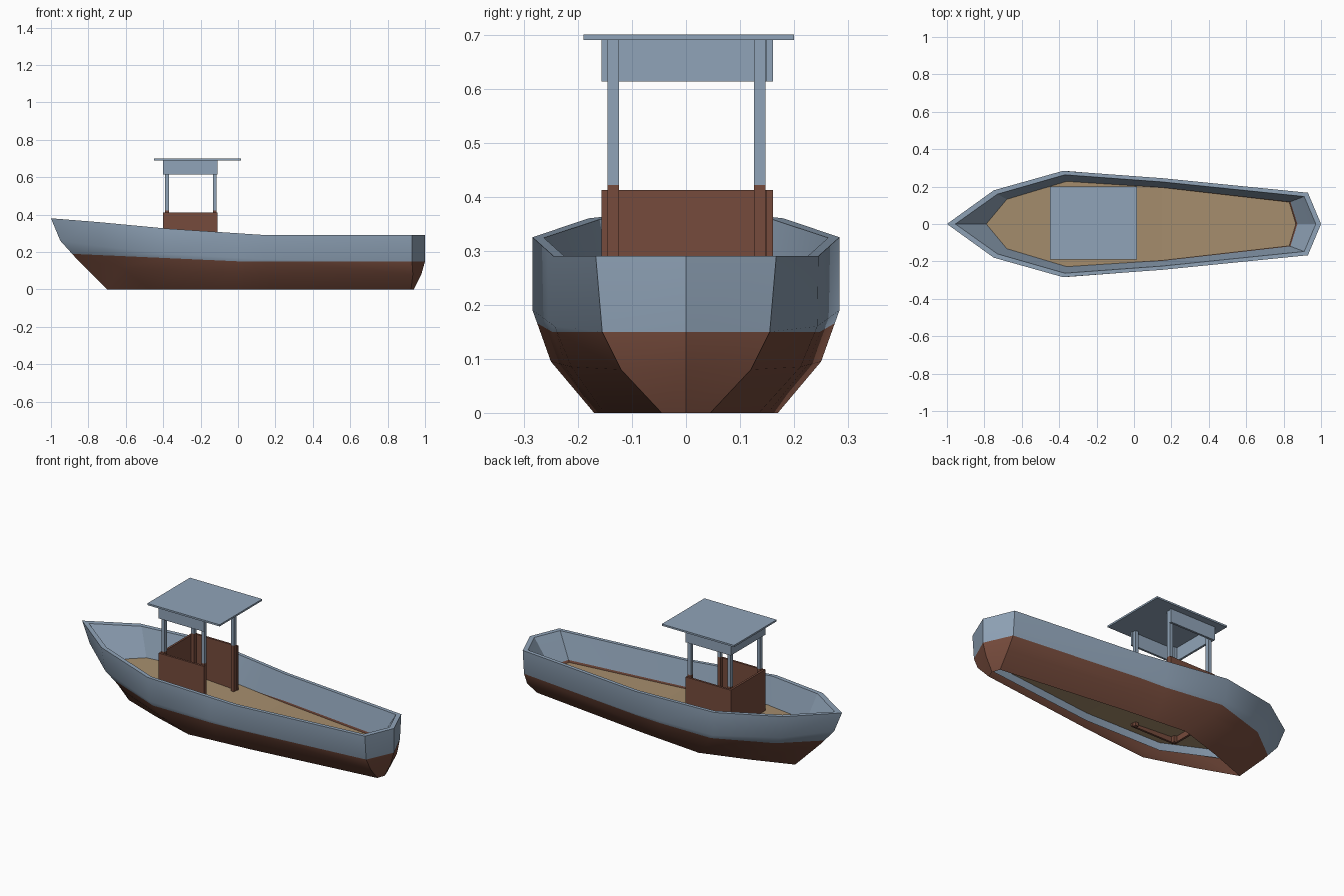
import bpy, bmesh
from mathutils import Vector

if "Cube" in bpy.data.objects:
    bpy.data.objects.remove(bpy.data.objects["Cube"])


def material(name, rgb):
    m = bpy.data.materials.new(name)
    m.diffuse_color = (*rgb, 1)
    m.use_nodes = True
    m.node_tree.nodes["Principled BSDF"].inputs["Base Color"].default_value = m.diffuse_color
    return m


BLUE = material("blue_grey_paint", (0.28, 0.37, 0.48))
BROWN = material("red_brown_paint", (0.18, 0.07, 0.045))
TAN = material("tan_deck", (0.38, 0.27, 0.155))


def paint_line(x):
    return 0.15 + max(0, -x) * 0.045


def finish(name, bm, mats, smooth=False):
    me = bpy.data.meshes.new(name)
    bm.to_mesh(me)
    bm.free()
    ob = bpy.data.objects.new(name, me)
    bpy.context.collection.objects.link(ob)
    for m in mats:
        me.materials.append(m)
    if smooth:
        bpy.context.view_layer.objects.active = ob
        ob.select_set(True)
        bpy.ops.object.shade_smooth_by_angle(angle=0.45)
        ob.select_set(False)
    return ob


def both_sides(ring):
    """Close a bow-to-stern half outline by mirroring it in y."""
    return ring + [(x, -y, z) for x, y, z in reversed(ring[1:-1])]


def shell(name, rings, mats, painted):
    bm = bmesh.new()
    loops = [[bm.verts.new(p) for p in both_sides(r)] for r in rings]
    n = len(loops[0])
    for a, b in zip(loops, loops[1:]):
        for i in range(n):
            j = (i + 1) % n
            bm.faces.new((a[i], a[j], b[j], b[i]))
    if painted:
        # cut along the waterline, then colour by height
        cuts = [((0, 0, 0), (1, 0, 0), None),
                ((0, 0, 0.15), (0, 0, 1), lambda x: x > 0),
                ((0, 0, 0.15), (0.045, 0, 1), lambda x: x < 0)]
        for co, no, test in cuts:
            fs = [f for f in bm.faces if test is None or test(f.calc_center_median().x)]
            geom = fs + list({e for f in fs for e in f.edges}) + list({v for f in fs for v in f.verts})
            bmesh.ops.bisect_plane(bm, geom=geom, dist=1e-5, plane_co=co, plane_no=Vector(no).normalized())
        for f in bm.faces:
            c = f.calc_center_median()
            f.material_index = 0 if c.z > paint_line(c.x) else 1
    return finish(name, bm, mats, True)


# Half outlines of the hull, bow to stern
rim = [(-1, 0, .38), (-.75, .18, .36), (-.38, .284, .325), (.15, .245, .29), (.93, .167, .29), (1, 0, .29)]
mid = [(-.95, 0, .26), (-.73, .175, .23), (-.37, .284, .19), (.15, .243, .16), (.93, .155, .15), (1, 0, .15)]
low = [(-.86, 0, .16), (-.63, .14, .12), (-.3, .25, .095), (.15, .212, .085), (.935, .12, .08), (.98, 0, .08)]
keel = [(-.7, 0, 0), (-.47, .085, 0), (-.2, .17, 0), (.18, .135, 0), (.925, .045, 0), (.94, 0, 0)]
inner = [(-.955, 0, .375), (-.73, .16, .358), (-.37, .263, .324), (.15, .225, .29), (.91, .147, .29), (.972, 0, .29)]
edge = [(-.79, 0, .21), (-.68, .132, .2), (-.36, .228, .17), (.15, .195, .14), (.83, .117, .138), (.865, 0, .138)]

# Hull: inner bulwark, rim and outside, open underneath
shell("hull", [edge, inner, rim, mid, low, keel], [BLUE, BROWN], True)

# Liner strip under the deck edge
shell("under_deck_liner", [edge, [(x, y, z - .045) for x, y, z in edge]], [BLUE], False)

# Deck
bm = bmesh.new()
for a, b in zip(edge, edge[1:]):
    pts = [a, b, (b[0], -b[1], b[2]), (a[0], -a[1], a[2])]
    bm.faces.new([bm.verts.new(p) for p in dict.fromkeys((x, y + 0.0, z) for x, y, z in pts)])
bmesh.ops.remove_doubles(bm, verts=bm.verts, dist=1e-5)
bmesh.ops.recalc_face_normals(bm, faces=bm.faces)
finish("deck", bm, [TAN])


def box(name, lo, hi, mat):
    bm = bmesh.new()
    bmesh.ops.create_cube(bm, size=1)
    for v in bm.verts:
        v.co = [lo[i] if v.co[i] < 0 else hi[i] for i in range(3)]
    return finish(name, bm, [mat])


# Cabin: three low walls and the matching boards under the roof, open aft
for part, z0, z1, mat in (("cabin_wall", .14, .412, BROWN), ("roof_board", .613, .69, BLUE)):
    box(part + "_bow", (-.4, -.156, z0), (-.388, .161, z1), mat)
    box(part + "_front", (-.4, -.156, z0), (-.11, -.144, z1), mat)
    box(part + "_back", (-.4, .149, z0), (-.11, .161, z1), mat)

# Corner posts, brown below and blue above
for x in (-.389, -.134):
    for y in (-.145, .126):
        box("lower_post", (x, y, .135), (x + .02, y + .021, .422), BROWN)
        box("upper_post", (x, y, .422), (x + .02, y + .021, .691), BLUE)

# Roof
box("roof", (-.448, -.19, .69), (.015, .2, .7), BLUE)
